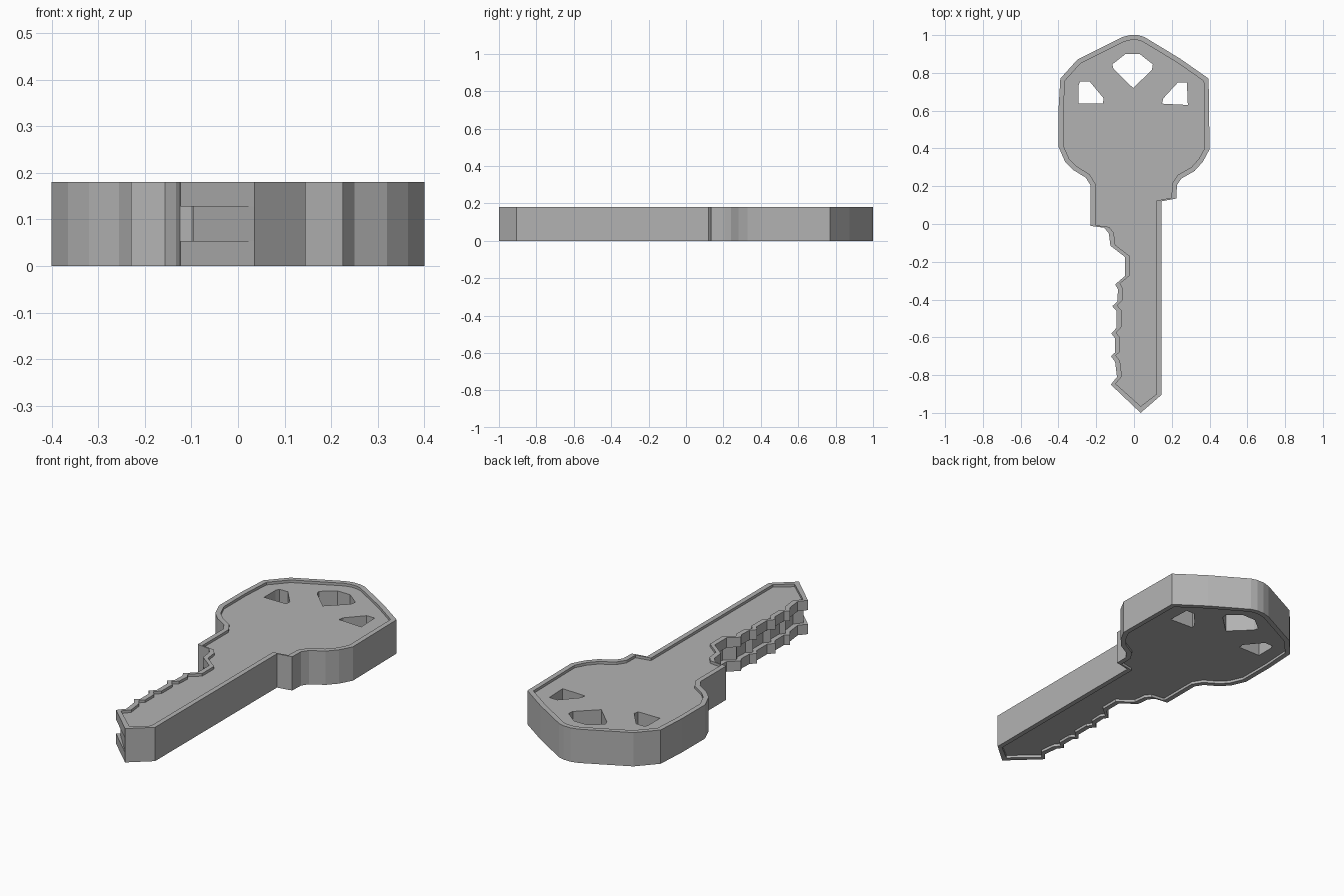
import bpy, bmesh
from mathutils import Vector

if "Cube" in bpy.data.objects:
    bpy.data.objects.remove(bpy.data.objects["Cube"])

T = 0.18          # key thickness
RIM = 0.026       # rim width
DEPTH = 0.014     # depth of the recessed faces


def prism(name, pts, z0, z1):
    """Extrude a flat profile between two heights."""
    bm = bmesh.new()
    face = bm.faces.new([bm.verts.new((x, y, z0)) for x, y in pts])
    new = bmesh.ops.extrude_face_region(bm, geom=[face])["geom"]
    bmesh.ops.translate(bm, vec=(0, 0, z1 - z0),
                        verts=[v for v in new if isinstance(v, bmesh.types.BMVert)])
    bmesh.ops.recalc_face_normals(bm, faces=bm.faces)
    me = bpy.data.meshes.new(name)
    bm.to_mesh(me)
    bm.free()
    me.materials.append(metal)
    ob = bpy.data.objects.new(name, me)
    bpy.context.collection.objects.link(ob)
    return ob


def cut(ob, pts, z0, z1):
    """Subtract a prism from the object."""
    cutter = prism("cutter", pts, z0, z1)
    cutter.hide_render = True
    mod = ob.modifiers.new("cut", 'BOOLEAN')
    mod.operation = 'DIFFERENCE'
    mod.solver = 'EXACT'
    mod.object = cutter
    bpy.context.view_layer.objects.active = ob
    bpy.ops.object.modifier_apply(modifier=mod.name)
    bpy.data.objects.remove(cutter, do_unlink=True)


def inset(pts):
    """Mitred inset on the head and tip, sideways shift along shoulders and blade."""
    out = []
    for i, p in enumerate(pts):
        x, y = p
        if -0.97 < y < 0.15:
            out.append((x - RIM if x > 0 else x + RIM, y + 0.004))
            continue
        p = Vector(p)
        a = (p - Vector(pts[i - 1])).normalized()
        b = (Vector(pts[(i + 1) % len(pts)]) - p).normalized()
        n1, n2 = Vector((a.y, -a.x)), Vector((b.y, -b.x))   # clockwise: inward
        q = p + (n1 + n2) * RIM / (1 + n1.dot(n2))
        out.append((q.x, q.y))
    return out


# dark grey metal
metal = bpy.data.materials.new("dark_metal")
metal.diffuse_color = (0.45, 0.45, 0.45, 1)
metal.use_nodes = True
metal.node_tree.nodes["Principled BSDF"].inputs["Base Color"].default_value = metal.diffuse_color

# outline, clockwise: head, blade back and tip, bitting, left shoulder
head = [(-0.06, 0.99), (-0.02, 1.0), (0.02, 1.0), (0.055, 0.99), (0.245, 0.875),
        (0.395, 0.77), (0.4, 0.395), (0.365, 0.33), (0.32, 0.28), (0.25, 0.24),
        (0.227, 0.205), (0.225, 0.135)]
back = [(0.145, 0.12), (0.145, -0.905), (0.035, -1.0)]
teeth = [(-0.123, -0.85), (-0.09, -0.81), (-0.1, -0.73), (-0.122, -0.70),
         (-0.1, -0.68), (-0.1, -0.605), (-0.12, -0.58), (-0.093, -0.55),
         (-0.093, -0.46), (-0.115, -0.435), (-0.088, -0.41), (-0.085, -0.345),
         (-0.1, -0.32), (-0.047, -0.275), (-0.047, -0.175), (-0.125, -0.115)]
left = [(-0.133, -0.05), (-0.157, -0.02), (-0.23, -0.01), (-0.23, 0.205),
        (-0.255, 0.245), (-0.32, 0.285), (-0.365, 0.33), (-0.4, 0.41), (-0.4, 0.6),
        (-0.39, 0.77), (-0.3, 0.87)]
outline = head + back + teeth + left

# key body with a raised rim on both faces
key = prism("key_body", outline, 0, T)
inner = inset(outline)
cut(key, inner, T - DEPTH, T + 0.1)
cut(key, inner, -0.1, DEPTH)

# groove running along the toothed edge
groove = [(0.035, -0.999)] + [(x + RIM, y) for x, y in teeth]
groove += [(-0.5, -0.115), (-0.5, -1.1), (0.035, -1.1)]
cut(key, groove, 0.053, 0.128)

# three openings in the head
holes = [
    [(-0.045, 0.9), (0.03, 0.9), (0.1, 0.845), (0.095, 0.815), (-0.005, 0.72),
     (-0.108, 0.82), (-0.115, 0.845)],
    [(-0.285, 0.755), (-0.235, 0.755), (-0.16, 0.665), (-0.165, 0.638),
     (-0.293, 0.638), (-0.293, 0.735)],
    [(0.233, 0.75), (0.28, 0.75), (0.285, 0.63), (0.148, 0.637), (0.155, 0.665)],
]
for h in holes:
    cut(key, h, -0.1, T + 0.1)
